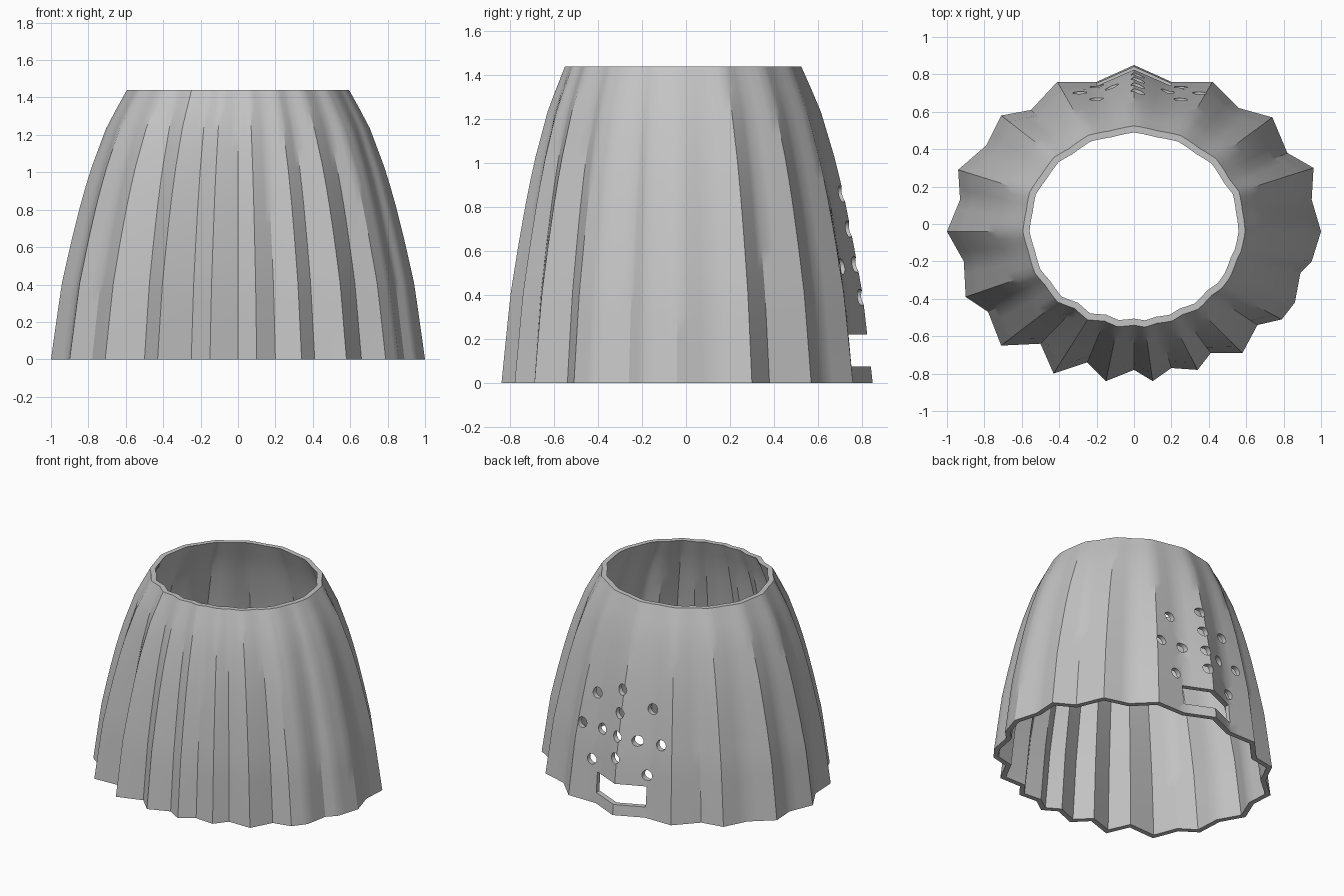
import bpy, bmesh, math
from mathutils import Vector, Matrix

default_cube = bpy.data.objects.get("Cube")
if default_cube:
    bpy.data.objects.remove(default_cube, do_unlink=True)

HEIGHT = 1.44
WALL = 0.035
RINGS = 14
STEPS = 3          # columns per pleat face

# Hem outline: alternating pleat ridges and valleys, counterclockwise
hem = [(1, -.04), (.95, .13), (.96, .3), (.82, .38), (.74, .57), (.56, .62),
       (.42, .76), (.2, .76), (0, .85), (-.2, .76), (-.41, .76), (-.55, .61),
       (-.71, .58), (-.79, .42), (-.94, .29), (-.93, .13), (-1, -.04),
       (-.91, -.2), (-.9, -.39), (-.78, -.47), (-.71, -.65), (-.5, -.64),
       (-.43, -.8), (-.25, -.74), (-.15, -.84), (0, -.78), (.1, -.84),
       (.2, -.77), (.34, -.78), (.41, -.69), (.58, -.69), (.66, -.54),
       (.79, -.51), (.86, -.42), (.89, -.26), (.95, -.2)]

# Taper: (height, share of the way from hem shape to waist shape)
taper = [(0, 0), (.4, .14), (.6, .25), (.8, .37), (1, .51), (1.25, .74), (HEIGHT, 1)]


def taper_at(z):
    for (z0, t0), (z1, t1) in zip(taper, taper[1:]):
        if z <= z1 + 1e-6:
            return t0 + (t1 - t0) * (z - z0) / (z1 - z0)
    return 1


def waist_point(p):
    """Waist position above a hem point, with the pleat mostly flattened."""
    d = Vector((p.x / .95, p.y / .8))
    fold = d.length
    d = d.normalized() * (1 + (fold - 1) * .3)
    return Vector((d.x * .585, d.y * .53 - .015))


def inset(ring):
    """Offset a closed outline inward by the wall thickness."""
    out = []
    n = len(ring)
    for i, p in enumerate(ring):
        a = (p - ring[i - 1]).normalized()
        b = (ring[(i + 1) % n] - p).normalized()
        na, nb = Vector((-a.y, a.x)), Vector((-b.y, b.x))
        m = (na + nb).normalized()
        out.append(p + m * WALL / max(m.dot(na), .7))
    return out


def new_object(name, bm):
    bmesh.ops.recalc_face_normals(bm, faces=bm.faces)
    mesh = bpy.data.meshes.new(name)
    bm.to_mesh(mesh)
    bm.free()
    obj = bpy.data.objects.new(name, mesh)
    bpy.context.collection.objects.link(obj)
    return obj


# Pleated shell: outer rings going up, inner rings going back down
corners = [Vector(p) for p in hem]
outline = []
for i, p in enumerate(corners):
    q = corners[(i + 1) % len(corners)]
    outline += [p.lerp(q, k / STEPS) for k in range(STEPS)]
waist = [waist_point(p) for p in outline]

outer, inner = [], []
for r in range(RINGS + 1):
    z = HEIGHT * r / RINGS
    t = taper_at(z)
    ring = [p.lerp(w, t) for p, w in zip(outline, waist)]
    outer.append([p.to_3d() + Vector((0, 0, z)) for p in ring])
    inner.append([p.to_3d() + Vector((0, 0, z)) for p in inset(ring)])

bm = bmesh.new()
loops = [[bm.verts.new(p) for p in ring] for ring in outer + inner[::-1]]
for j, low in enumerate(loops):
    high = loops[(j + 1) % len(loops)]
    for i in range(len(low)):
        k = (i + 1) % len(low)
        bm.faces.new((low[i], low[k], high[k], high[i]))
shell = new_object("pleated_shell", bm)

# Cutter: round vents and a slot through the back wall
vents = [(.02, z) for z in (.86, .7, .54, .39)]
for x_mid, reach_in, reach_out in ((.25, -.07, .1), (-.2, .08, -.09)):
    vents += [(x_mid, .76), (x_mid, .3), (x_mid + reach_in, .53), (x_mid + reach_out, .53)]

bm = bmesh.new()
for x, z in vents:
    place = Matrix.Translation((x, .8, z)) @ Matrix.Rotation(math.pi / 2, 4, 'X')
    bmesh.ops.create_cone(bm, cap_ends=True, segments=20, radius1=.037,
                          radius2=.037, depth=.8, matrix=place)
bmesh.ops.create_cube(bm, size=1, matrix=Matrix.Translation((0, .8, .147))
                      @ Matrix.Diagonal((.4, .6, .145, 1)))
cutter = new_object("vent_cutter", bm)
cutter.hide_render = True

cut = shell.modifiers.new("vents", 'BOOLEAN')
cut.operation = 'DIFFERENCE'
cut.solver = 'EXACT'
cut.object = cutter
bpy.context.view_layer.objects.active = shell
shell.select_set(True)
cutter.select_set(False)
bpy.ops.object.modifier_apply(modifier=cut.name)
bpy.data.objects.remove(cutter, do_unlink=True)

# Single matte grey
grey = bpy.data.materials.new("light_grey")
grey.use_nodes = True
colour = (.55, .55, .55, 1)
grey.diffuse_color = colour
grey.node_tree.nodes["Principled BSDF"].inputs["Base Color"].default_value = colour
shell.data.materials.clear()
shell.data.materials.append(grey)

bpy.ops.object.shade_smooth_by_angle(angle=math.radians(32))
